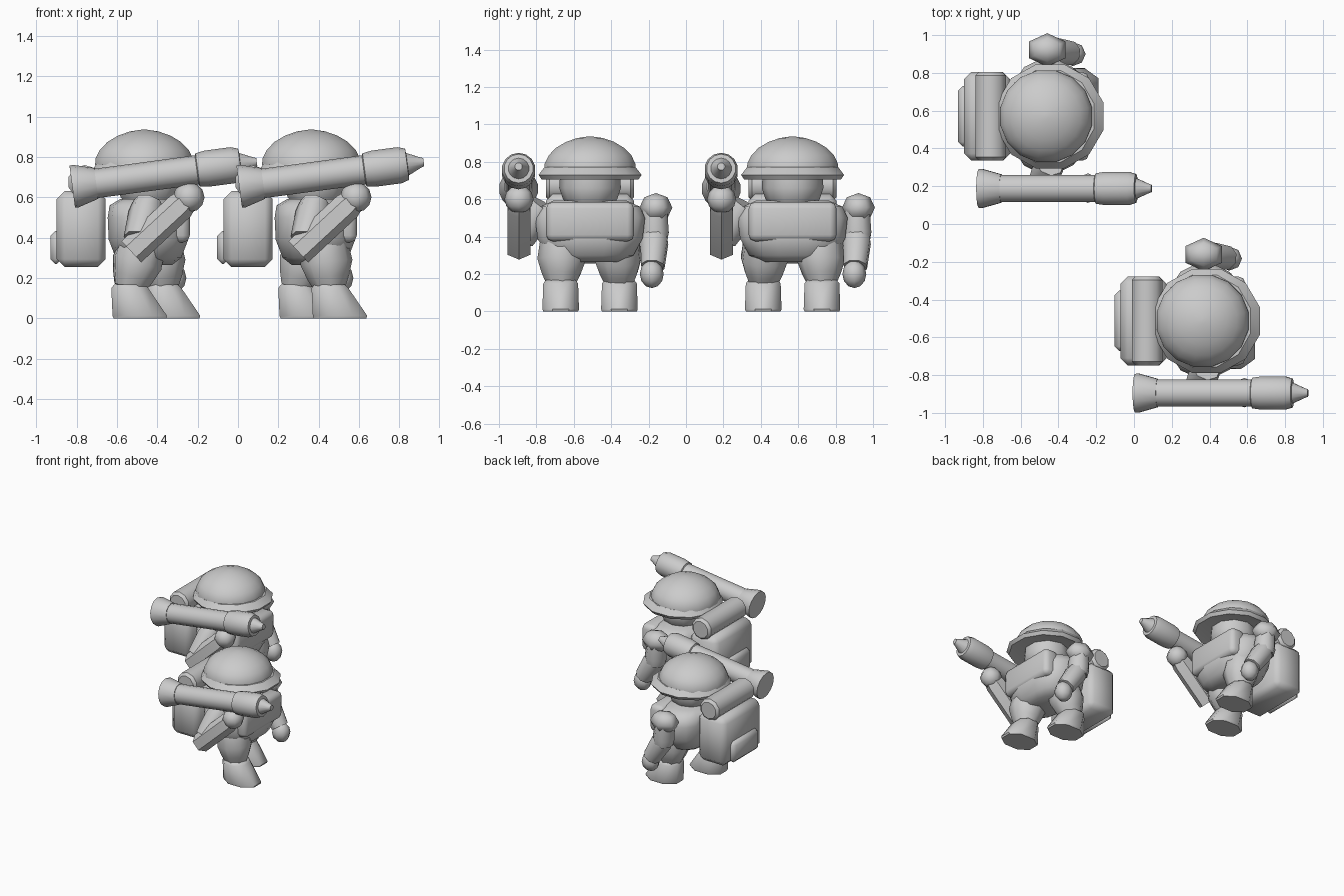
import bpy, bmesh, math
from mathutils import Vector, Matrix

if "Cube" in bpy.data.objects:
    bpy.data.objects.remove(bpy.data.objects["Cube"], do_unlink=True)

GREY = (0.6, 0.6, 0.6, 1)
mat = bpy.data.materials.new("plain_grey")
mat.use_nodes = True
mat.diffuse_color = GREY
mat.node_tree.nodes["Principled BSDF"].inputs["Base Color"].default_value = GREY


def finish(bm, name, origin, angle):
    bmesh.ops.recalc_face_normals(bm, faces=bm.faces)
    me = bpy.data.meshes.new(name)
    bm.to_mesh(me)
    bm.free()
    me.materials.append(mat)
    ob = bpy.data.objects.new(name, me)
    bpy.context.collection.objects.link(ob)
    ob.location = origin
    bpy.ops.object.select_all(action='DESELECT')
    ob.select_set(True)
    bpy.context.view_layer.objects.active = ob
    bpy.ops.object.shade_smooth_by_angle(angle=math.radians(angle))
    return ob


def loft(name, origin, rings, n=10, power=1.0, place=None, angle=40):
    """Skin closed rings given as (height, radius x, radius y, shift x)."""
    bm = bmesh.new()
    loops = []
    for z, rx, ry, cx in rings:
        loop = []
        for i in range(n):
            a = 2 * math.pi * (i + 0.5) / n
            c, s = math.cos(a), math.sin(a)
            x = math.copysign(abs(c) ** power, c) * rx + cx
            y = math.copysign(abs(s) ** power, s) * ry
            loop.append(bm.verts.new((x, y, z)))
        loops.append(loop)
    for a, b in zip(loops, loops[1:]):
        for i in range(n):
            j = (i + 1) % n
            bm.faces.new((a[i], a[j], b[j], b[i]))
    bm.faces.new(loops[0])
    bm.faces.new(loops[-1])
    if place:
        bm.transform(place)
    return finish(bm, name, origin, angle)


def rod(name, origin, p, q, profile, n=10, angle=40):
    """Turned part from p to q; profile is (distance along 0..1, radius)."""
    p, q = Vector(p), Vector(q)
    d = q - p
    place = Matrix.Translation(p) @ d.to_track_quat('Z', 'Y').to_matrix().to_4x4()
    rings = [(t * d.length, r, r, 0) for t, r in profile]
    return loft(name, origin, rings, n, place=place, angle=angle)


def block(name, origin, lo, hi, bevel, segments=1):
    lo, hi = Vector(lo), Vector(hi)
    bm = bmesh.new()
    bmesh.ops.create_cube(bm, size=1)
    bm.transform(Matrix.Translation((lo + hi) / 2) @ Matrix.Diagonal((*(hi - lo), 1)))
    bmesh.ops.bevel(bm, geom=bm.edges[:], offset=bevel, segments=segments,
                    profile=0.5, affect='EDGES')
    return finish(bm, name, origin, 50)


def ball(name, origin, centre, size, n=6, rings=4):
    bm = bmesh.new()
    bmesh.ops.create_uvsphere(bm, u_segments=n, v_segments=rings, radius=1)
    bm.transform(Matrix.Translation(centre) @ Matrix.Diagonal((*size, 1)))
    return finish(bm, name, origin, 65)


def soldier(tag, o, lead):
    """One figure facing +x; lead is the side (-1 or 1) of the forward foot."""
    # Helmet: dome and sloping brim
    loft(tag + "helmet_brim", o, [(0.72, 0.2, 0.2, 0), (0.705, 0.275, 0.268, 0),
         (0.73, 0.292, 0.285, 0), (0.772, 0.252, 0.252, -0.01)], 12, angle=35)
    dome = [(0.76, 0.248), (0.79, 0.247), (0.835, 0.225), (0.875, 0.185),
            (0.907, 0.13), (0.927, 0.07), (0.935, 0.015)]
    loft(tag + "helmet_dome", o, [(z, r, r, -0.021) for z, r in dome], 16)
    # Head
    loft(tag + "head", o, [(0.56, 0.11, 0.11, 0), (0.6, 0.145, 0.145, 0),
         (0.66, 0.165, 0.165, 0), (0.73, 0.16, 0.16, 0)], 10)
    # Torso and chest plate
    loft(tag + "torso", o, [(0.265, 0.12, 0.16, 0), (0.3, 0.165, 0.235, 0),
         (0.39, 0.2, 0.285, 0), (0.5, 0.195, 0.298, -0.01),
         (0.56, 0.175, 0.27, -0.02), (0.592, 0.12, 0.2, -0.02)], 16, 0.72, angle=50)
    block(tag + "chest_plate", o, (0.08, -0.235, 0.375), (0.205, 0.235, 0.585), 0.035, 2)
    # Backpack, pocket and bedroll
    block(tag + "backpack", o, (-0.455, -0.235, 0.255), (-0.212, 0.235, 0.63), 0.038)
    block(tag + "backpack_pocket", o, (-0.487, -0.16, 0.268), (-0.43, 0.16, 0.432), 0.025)
    rod(tag + "bedroll", o, (-0.315, -0.235, 0.675), (-0.315, 0.235, 0.675),
        [(0, 0.065), (0.04, 0.085), (0.96, 0.085), (1, 0.065)], 10)
    # Legs
    for side, label in ((-1, "right_"), (1, "left_")):
        step = 0 if side == lead else -0.165
        leg = Vector(o) + Vector((step, side * 0.157, 0))
        loft(tag + label + "boot", leg, [(0, 0.14, 0.1, 0.122), (0.012, 0.145, 0.105, 0.122),
             (0.15, 0.098, 0.1, 0.072), (0.168, 0.08, 0.085, 0.07)], 8, 0.9, angle=50)
        hip = 0.045 if side == lead else -0.03
        rod(tag + label + "thigh", o, (0.07 + step, side * 0.157, 0.15),
            (hip, side * 0.15, 0.36),
            [(0, 0.08), (0.25, 0.105), (0.6, 0.13), (1, 0.12)], 8, angle=60)
    # Hanging left arm
    ball(tag + "left_shoulder", o, (-0.015, 0.352, 0.555), (0.112, 0.088, 0.078))
    rod(tag + "left_upper_arm", o, (-0.015, 0.347, 0.55), (0.0, 0.347, 0.37),
        [(0, 0.07), (0.7, 0.08), (1, 0.07)], 8, angle=50)
    rod(tag + "left_forearm", o, (-0.01, 0.347, 0.42), (0.105, 0.335, 0.24),
        [(0, 0.065), (0.25, 0.078), (1, 0.066)], 8, angle=50)
    ball(tag + "left_hand", o, (0.12, 0.33, 0.2), (0.068, 0.064, 0.075), 8, 6)
    # Raised right arm
    rod(tag + "right_upper_arm", o, (0.0, -0.25, 0.57), (-0.05, -0.37, 0.39),
        [(0, 0.075), (0.3, 0.085), (1, 0.075)], 8, angle=50)
    rod(tag + "right_forearm", o, (-0.085, -0.38, 0.33), (0.185, -0.38, 0.58),
        [(0, 0.072), (0.9, 0.072), (1, 0.062)], 6, angle=50)
    ball(tag + "right_hand", o, (0.2, -0.38, 0.6), (0.078, 0.078, 0.075), 8, 6)
    # Shoulder launcher: flared breech, tube, collar and nose
    rod(tag + "launcher", o, (-0.378, -0.382, 0.653), (0.537, -0.382, 0.775),
        [(0, 0.104), (0.02, 0.106), (0.13, 0.077), (0.13, 0.073), (0.675, 0.073),
         (0.68, 0.083), (0.73, 0.09), (0.87, 0.09), (0.91, 0.078),
         (0.912, 0.056), (0.98, 0.027), (1, 0.02)], 14, angle=30)


soldier("front_", (0.384, -0.513, 0), -1)
soldier("rear_", (-0.444, 0.57, 0), 1)
